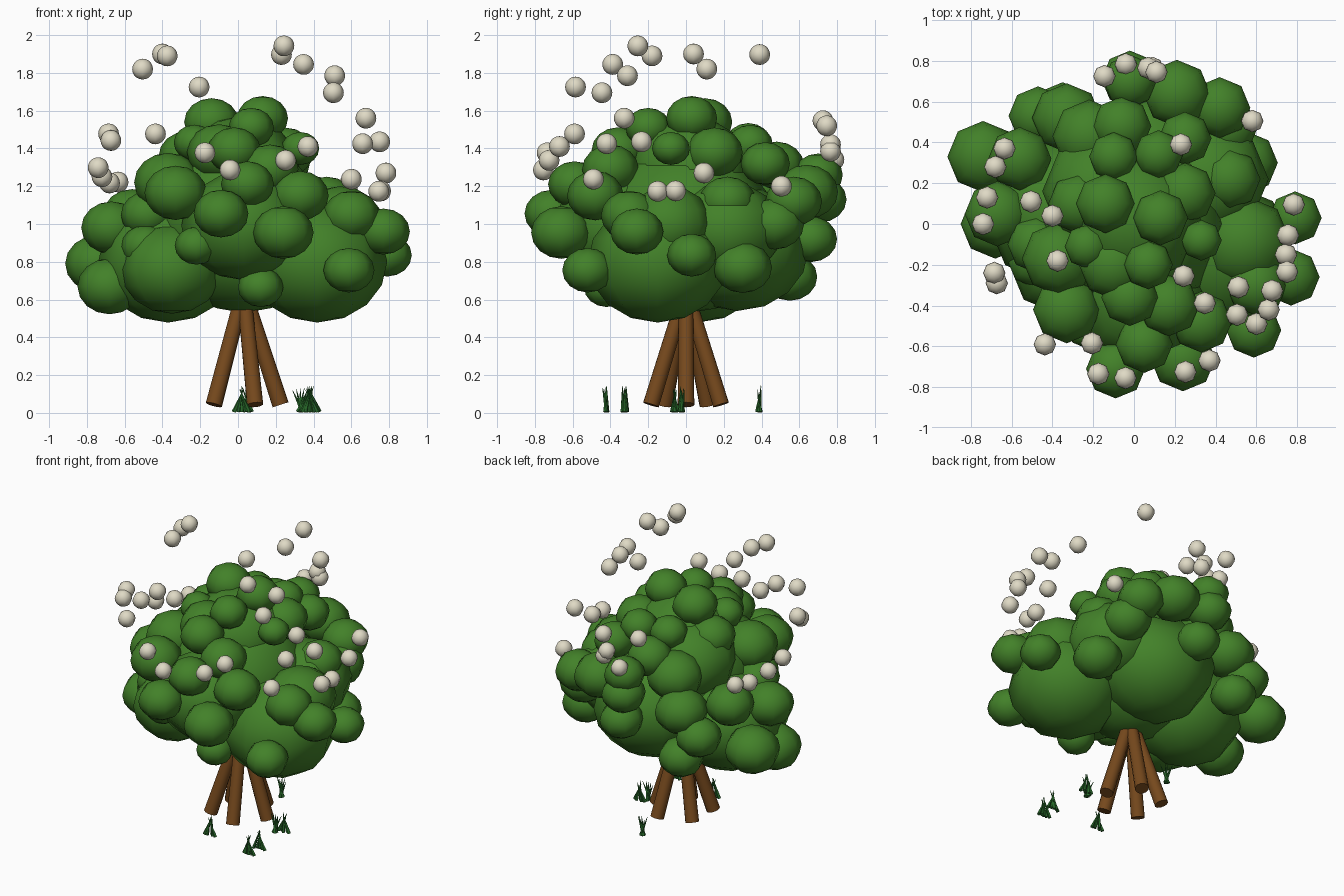
import bpy, bmesh, math, random
from mathutils import Vector, Matrix

random.seed(4)


def material(name, rgb):
    m = bpy.data.materials.new(name)
    m.diffuse_color = (*rgb, 1)
    return m


LEAF = material("leaf green", (0.055, 0.22, 0.022))
BARK = material("bark brown", (0.18, 0.066, 0.012))
CREAM = material("cream blossom", (0.74, 0.70, 0.56))
GRASS = material("grass green", (0.022, 0.15, 0.024))


def finish(name, bm, mat, smooth=True):
    me = bpy.data.meshes.new(name)
    bm.to_mesh(me)
    bm.free()
    me.materials.append(mat)
    for p in me.polygons:
        p.use_smooth = smooth and len(p.vertices) < 5
    ob = bpy.data.objects.new(name, me)
    bpy.context.collection.objects.link(ob)
    return ob


def spheres(name, items, mat, squash, rings):
    """Low-poly eight-sided spheres; each item is x, y, z, radius."""
    bm = bmesh.new()
    for x, y, z, r in items:
        mtx = Matrix.Translation((x, y, z)) @ Matrix.Diagonal((r, r, r * squash, 1))
        bmesh.ops.create_uvsphere(bm, u_segments=8, v_segments=rings, radius=1, matrix=mtx)
    return finish(name, bm, mat)


def rod(bm, a, b, r1, r2, sides):
    a, b = Vector(a), Vector(b)
    rot = (b - a).to_track_quat('Z', 'Y').to_matrix().to_4x4()
    bmesh.ops.create_cone(bm, cap_ends=True, segments=sides, radius1=r1, radius2=r2,
                          depth=(b - a).length, matrix=Matrix.Translation((a + b) / 2) @ rot)


# main foliage masses
spheres("foliage_core", [
    (0.42, -0.15, 0.80, 0.37), (-0.37, 0.06, 0.80, 0.37), (0.03, -0.36, 0.99, 0.33),
    (0.06, 0.27, 0.87, 0.38), (0.00, 0.00, 1.02, 0.46), (0.00, 0.02, 1.28, 0.33),
    (-0.16, 0.16, 1.20, 0.29), (0.37, 0.22, 0.97, 0.29), (-0.35, -0.18, 0.76, 0.27),
    (0.03, 0.02, 0.86, 0.38),
], LEAF, 0.87, 8)

# lower ring of leaf clumps
spheres("foliage_lower", [
    (-0.67, 0.05, 0.98, 0.16), (-0.68, 0.00, 0.67, 0.17), (-0.74, 0.33, 0.79, 0.175),
    (-0.22, -0.50, 0.885, 0.115), (0.24, -0.66, 0.955, 0.16), (0.587, -0.52, 0.755, 0.135),
    (0.77, -0.26, 0.96, 0.14), (0.79, 0.03, 0.835, 0.13), (0.12, -0.42, 0.665, 0.12),
    (-0.49, -0.18, 0.88, 0.13), (-0.35, 0.55, 0.72, 0.145),
    (-0.47, 0.53, 0.88, 0.145), (-0.33, 0.52, 1.02, 0.17), (0.03, 0.66, 0.92, 0.14),
    (0.55, 0.30, 0.77, 0.155), (0.45, 0.47, 1.00, 0.155),
], LEAF, 0.87, 8)

# middle ring of leaf clumps
spheres("foliage_middle", [
    (-0.33, -0.42, 1.165, 0.165), (-0.09, -0.71, 1.055, 0.145), (0.33, -0.48, 1.15, 0.15),
    (0.60, -0.30, 1.045, 0.15), (0.54, -0.09, 1.00, 0.23), (0.05, -0.59, 1.21, 0.14),
    (-0.37, -0.17, 1.22, 0.18), (-0.48, -0.10, 1.05, 0.14), (-0.56, 0.32, 1.05, 0.155),
    (-0.02, 0.71, 1.13, 0.14), (0.21, 0.64, 1.17, 0.165), (0.47, 0.22, 1.12, 0.15),
    (-0.22, 0.43, 1.20, 0.18), (0.42, 0.57, 1.12, 0.15), (-0.02, 0.70, 1.26, 0.13),
], LEAF, 0.87, 8)

# crown of leaf clumps
spheres("foliage_crown", [
    (-0.14, 0.10, 1.54, 0.145), (0.13, 0.03, 1.56, 0.135), (0.07, -0.20, 1.51, 0.12),
    (-0.23, -0.11, 1.43, 0.11), (0.33, -0.08, 1.40, 0.10), (0.17, -0.40, 1.29, 0.15),
    (-0.02, -0.36, 1.39, 0.14), (-0.06, 0.48, 1.31, 0.145), (0.25, 0.42, 1.32, 0.13),
    (-0.10, 0.33, 1.43, 0.12), (0.12, 0.34, 1.42, 0.12), (-0.27, 0.10, 1.36, 0.15),
    (0.25, 0.15, 1.38, 0.15), (-0.10, -0.20, 1.38, 0.17),
], LEAF, 0.87, 8)

# floating blossoms around the crown
BLOSSOMS = [
    (-0.505, 0.11, 1.82), (-0.40, 0.04, 1.90), (-0.375, -0.18, 1.89), (-0.206, -0.585, 1.725),
    (0.23, 0.39, 1.897), (0.243, -0.255, 1.943), (0.347, -0.388, 1.845), (0.512, -0.31, 1.785),
    (0.505, -0.445, 1.695), (0.677, -0.327, 1.56), (0.66, -0.42, 1.425), (0.75, -0.235, 1.435),
    (0.783, 0.095, 1.27), (0.745, -0.15, 1.173), (0.755, -0.055, 1.175), (0.60, -0.49, 1.237),
    (0.37, -0.67, 1.41), (0.252, -0.725, 1.337), (-0.042, -0.755, 1.286), (-0.175, -0.735, 1.377),
    (-0.437, -0.59, 1.477), (-0.685, -0.24, 1.477), (-0.673, -0.29, 1.442), (-0.74, 0.0, 1.298),
    (-0.72, 0.13, 1.25), (-0.68, 0.28, 1.217), (-0.635, 0.37, 1.222), (0.58, 0.505, 1.20),
    (-0.145, 0.725, 1.547), (0.11, 0.745, 1.52), (0.07, 0.765, 1.42), (0.09, 0.765, 1.385),
    (-0.04, 0.783, 1.34),
]
spheres("blossoms", [(*p, 0.055) for p in BLOSSOMS], CREAM, 1.0, 10)

# five leaning trunks meeting inside the foliage
bm = bmesh.new()
for i in range(5):
    a = math.radians(72 * i)
    c, s = math.cos(a), math.sin(a)
    rod(bm, (0.03 + 0.195 * c, 0.195 * s, 0.043), (0.03, 0, 0.65), 0.044, 0.038, 12)
finish("trunks", bm, BARK)

# grass tufts: thin blades, spread at the foot (-1) or at the tips (1)
bm = bmesh.new()
for x, y, fan in [(0.02, -0.325, -1), (0.38, -0.43, -1), (0.39, -0.325, -1),
                  (0.33, -0.06, 1), (0.37, -0.02, -1), (0.06, 0.384, 1)]:
    for k in range(5):
        wide, narrow = (k - 2) * 0.021, (2 - k) * 0.006
        foot, tip = (narrow, wide) if fan > 0 else (wide, narrow)
        rod(bm, (x + foot, y + random.uniform(-0.015, 0.015), 0.005),
            (x + tip, y + random.uniform(-0.015, 0.015), random.uniform(0.12, 0.145)), 0.012, 0.001, 5)
finish("grass_tufts", bm, GRASS, False)
